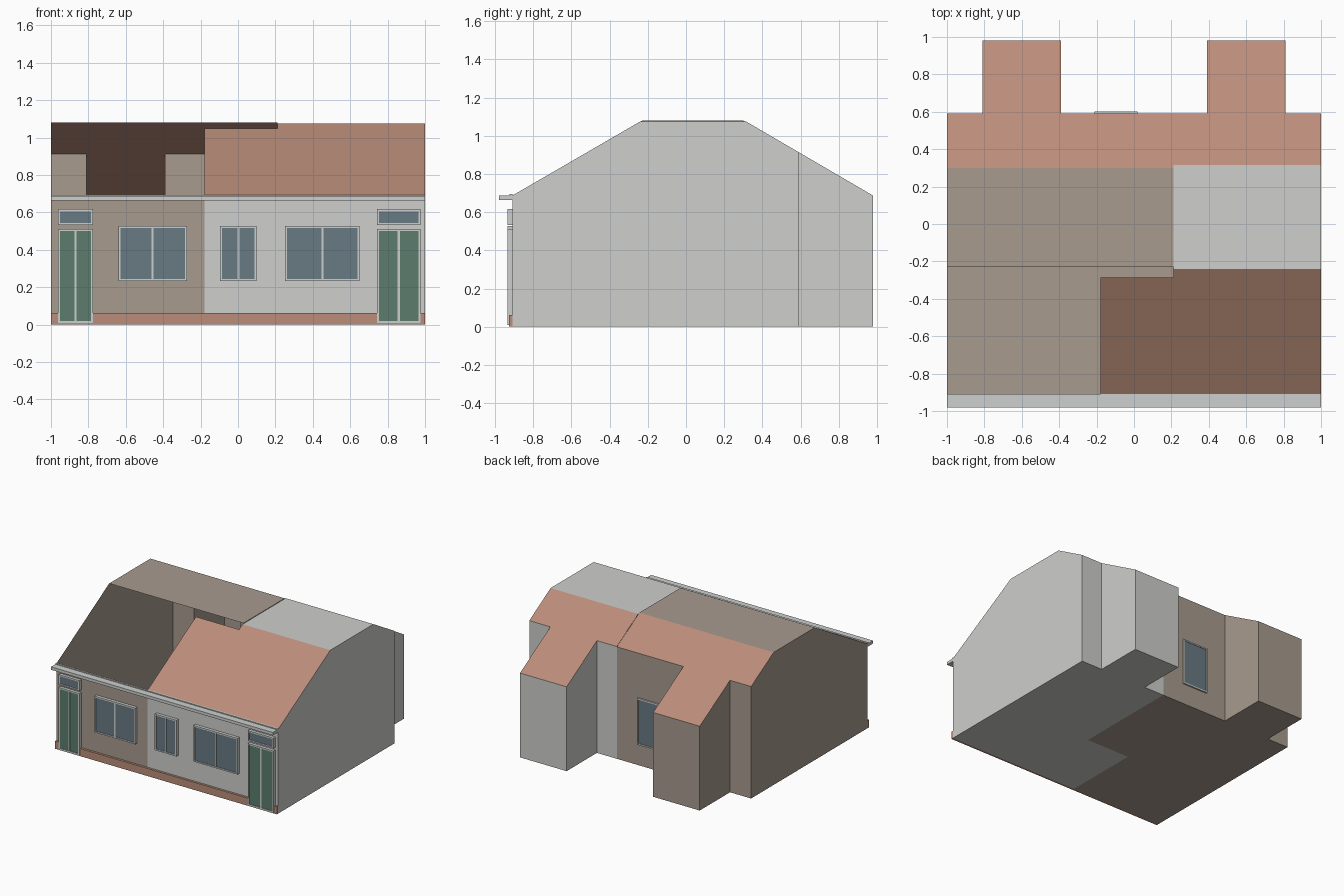
import bpy, bmesh
from mathutils import Vector

if "Cube" in bpy.data.objects:
    bpy.data.objects.remove(bpy.data.objects["Cube"])


def material(name, *srgb):
    m = bpy.data.materials.new(name)
    lin = [c / 12.92 if c <= 0.04045 else ((c + 0.055) / 1.055) ** 2.4 for c in srgb]
    m.diffuse_color = (*lin, 1)
    m.use_nodes = True
    m.node_tree.nodes["Principled BSDF"].inputs["Base Color"].default_value = m.diffuse_color
    return m


TAUPE = material("taupe_render", 0.66, 0.607, 0.56)
GREY = material("light_grey_render", 0.81, 0.81, 0.80)
TILE = material("terracotta", 0.735, 0.555, 0.48)
TRIM = material("pale_trim", 0.80, 0.815, 0.805)
GLASS = material("blue_grey_glass", 0.41, 0.48, 0.51)
GREEN = material("green_door", 0.36, 0.49, 0.43)

FRONT, EAVE, BACK = -0.91, 0.687, 0.98
PARTY_Y, PARTY_A, PARTY_B = -0.285, -0.18, 0.21   # stepped party wall
REAR = 0.59


def finish(bm, name, mats):
    mesh = bpy.data.meshes.new(name)
    bm.to_mesh(mesh)
    bm.free()
    for m in mats:
        mesh.materials.append(m)
    obj = bpy.data.objects.new(name, mesh)
    bpy.context.collection.objects.link(obj)
    return obj


def house(name, plan, top, y0, y1, wall, discard):
    """Extrude a floor plan, slice the two roof slopes, drop unwanted faces."""
    bm = bmesh.new()
    floor = bm.faces.new([bm.verts.new((x, y, 0)) for x, y in plan])
    ext = bmesh.ops.extrude_face_region(bm, geom=[floor], use_keep_orig=True)
    for v in ext["geom"]:
        if isinstance(v, bmesh.types.BMVert):
            v.co.z = top
    for eave_y, ridge_y in ((FRONT, y0), (BACK, y1)):
        run, rise = abs(ridge_y - eave_y), top - EAVE
        normal = Vector((0, rise * (1 if eave_y > 0 else -1), run)).normalized()
        cut = bmesh.ops.bisect_plane(
            bm, geom=bm.verts[:] + bm.edges[:] + bm.faces[:], dist=1e-5,
            plane_co=(0, ridge_y, top), plane_no=normal, clear_outer=True)
        edges = [e for e in bm.edges if e.is_boundary]
        bmesh.ops.edgeloop_fill(bm, edges=edges)
    bmesh.ops.recalc_face_normals(bm, faces=bm.faces[:])
    bm.normal_update()
    # Sloping faces are tiled, everything else is rendered
    for f in bm.faces:
        f.material_index = 1 if 0.3 < f.normal.z < 0.97 else 0
    gone = [f for f in bm.faces if discard(f.normal, f.calc_center_median())]
    bmesh.ops.delete(bm, geom=gone, context="FACES_ONLY")
    return finish(bm, name, (wall, TILE))


# Left house: its front slope is left open
house("left_house",
      [(-1, FRONT), (PARTY_A, FRONT), (PARTY_A, PARTY_Y), (PARTY_B, PARTY_Y),
       (PARTY_B, REAR), (-0.39, REAR), (-0.39, BACK), (-0.81, BACK),
       (-0.81, REAR), (-1, REAR)],
      1.08, -0.23, 0.30, TAUPE,
      lambda n, c: n.y < -0.3 and n.z > 0.3)

# Right house: shares the party wall of its neighbour
house("right_house",
      [(PARTY_A, FRONT), (1, FRONT), (1, REAR), (0.81, REAR), (0.81, BACK),
       (0.39, BACK), (0.39, REAR), (PARTY_B, REAR), (PARTY_B, PARTY_Y),
       (PARTY_A, PARTY_Y)],
      1.075, -0.24, 0.315, GREY,
      lambda n, c: (n.x < -0.9 and c.x < 0.25) or (n.y > 0.9 and c.y < 0))


def boxes(name, items, mat):
    """One object from several boxes (x0, x1, y0, y1, z0, z1)."""
    bm = bmesh.new()
    for x0, x1, y0, y1, z0, z1 in items:
        for v in bmesh.ops.create_cube(bm, size=1)["verts"]:
            v.co = ((x0 + x1) / 2 + v.co.x * (x1 - x0),
                    (y0 + y1) / 2 + v.co.y * (y1 - y0),
                    (z0 + z1) / 2 + v.co.z * (z1 - z0))
    return finish(bm, name, (mat,))


def opening(name, x0, x1, z0, z1, fill, panes=2, wall=FRONT, out=-1, t=0.011, depth=0.025):
    """Framed window or door with equal panes set back in the frame."""
    def span(d0, d1):
        return sorted((wall + out * d0, wall + out * d1))
    y = span(-0.002, depth)
    bars = [(x0, x1, *y, z0, z0 + t), (x0, x1, *y, z1 - t, z1)]
    step = (x1 - x0 - t) / panes
    bars += [(x0 + i * step, x0 + i * step + t, *y, z0 + t, z1 - t)
             for i in range(panes + 1)]
    boxes(name + "_frame", bars, TRIM)
    plate = span(depth - 0.010, depth - 0.004)
    boxes(name + "_panes", [(x0 + t / 2, x1 - t / 2, *plate, z0 + t / 2, z1 - t / 2)], fill)


# Front doors with transom lights
for side, x0, x1 in (("left", -0.963, -0.775), ("right", 0.743, 0.976)):
    opening(side + "_door", x0, x1, 0.008, 0.512, GREEN)
    opening(side + "_transom", x0, x1, 0.533, 0.617, GLASS, panes=1)

# Front windows
for label, x0, x1 in (("left", -0.64, -0.272), ("middle", -0.096, 0.099), ("right", 0.252, 0.65)):
    opening(label + "_window", x0, x1, 0.233, 0.528, GLASS)

# Rear window
opening("rear_window", -0.21, 0.02, 0.17, 0.55, GLASS, panes=1, wall=REAR, out=1, depth=0.012)

# Plinth along the street and gutter cornice with a small upstand
boxes("plinth", [(-1, 1, -0.928, FRONT, 0, 0.062)], TILE)
boxes("cornice", [(-1, 1, -0.98, FRONT, 0.663, 0.687),
                  (-1, 1, -0.924, -0.908, 0.685, 0.694)], TRIM)
